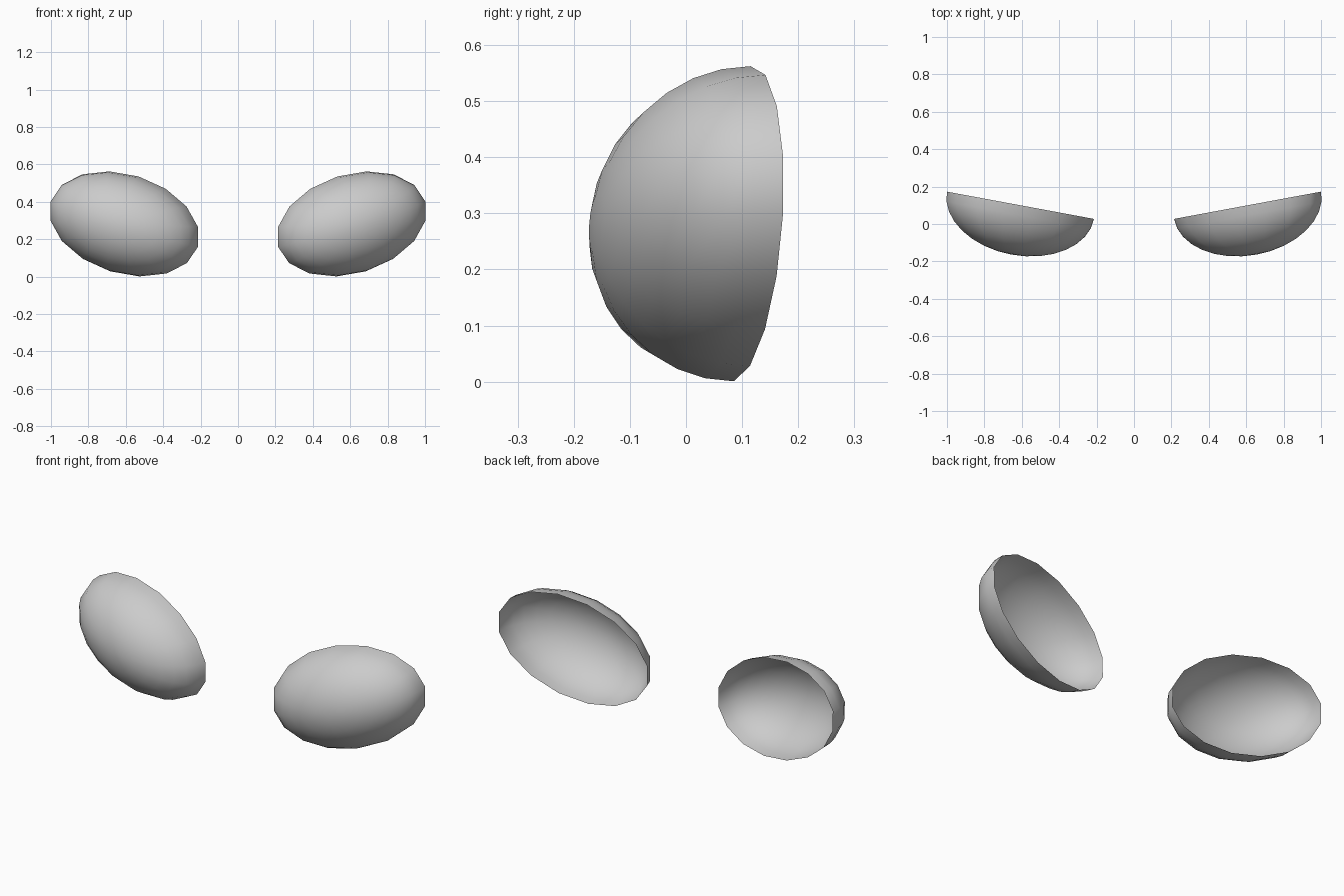
import bpy, bmesh
from math import radians
from mathutils import Matrix, Vector

if "Cube" in bpy.data.objects:
    bpy.data.objects.remove(bpy.data.objects["Cube"])

RADII = (0.418, 0.265, 0.268)      # long, short, depth
CENTRE = (0.607, 0.1, 0.2815)
YAW, ROLL = radians(10.5), radians(16.9)


def half_shell(name, side):
    """Open half ellipsoid bulging to the front, tilted up towards its outer end."""
    bm = bmesh.new()
    bmesh.ops.create_uvsphere(bm, u_segments=16, v_segments=16, radius=1)
    bmesh.ops.delete(bm, geom=[v for v in bm.verts if v.co.z < -1e-4], context='VERTS')
    # stretch, stand the pole towards -y, then roll and yaw
    place = (Matrix.Translation(Vector(CENTRE))
             @ Matrix.Rotation(YAW, 4, 'Z')
             @ Matrix.Rotation(-ROLL, 4, 'Y')
             @ Matrix.Rotation(radians(90), 4, 'X')
             @ Matrix.Diagonal((*RADII, 1)))
    bm.transform(place)
    if side < 0:
        bm.transform(Matrix.Diagonal((-1, 1, 1, 1)))
        bmesh.ops.reverse_faces(bm, faces=bm.faces[:])
    for f in bm.faces:
        f.smooth = True
    mesh = bpy.data.meshes.new(name)
    bm.to_mesh(mesh)
    bm.free()
    obj = bpy.data.objects.new(name, mesh)
    bpy.context.collection.objects.link(obj)
    return obj


# Mirrored pair of shells
half_shell("right_shell", 1)
half_shell("left_shell", -1)
